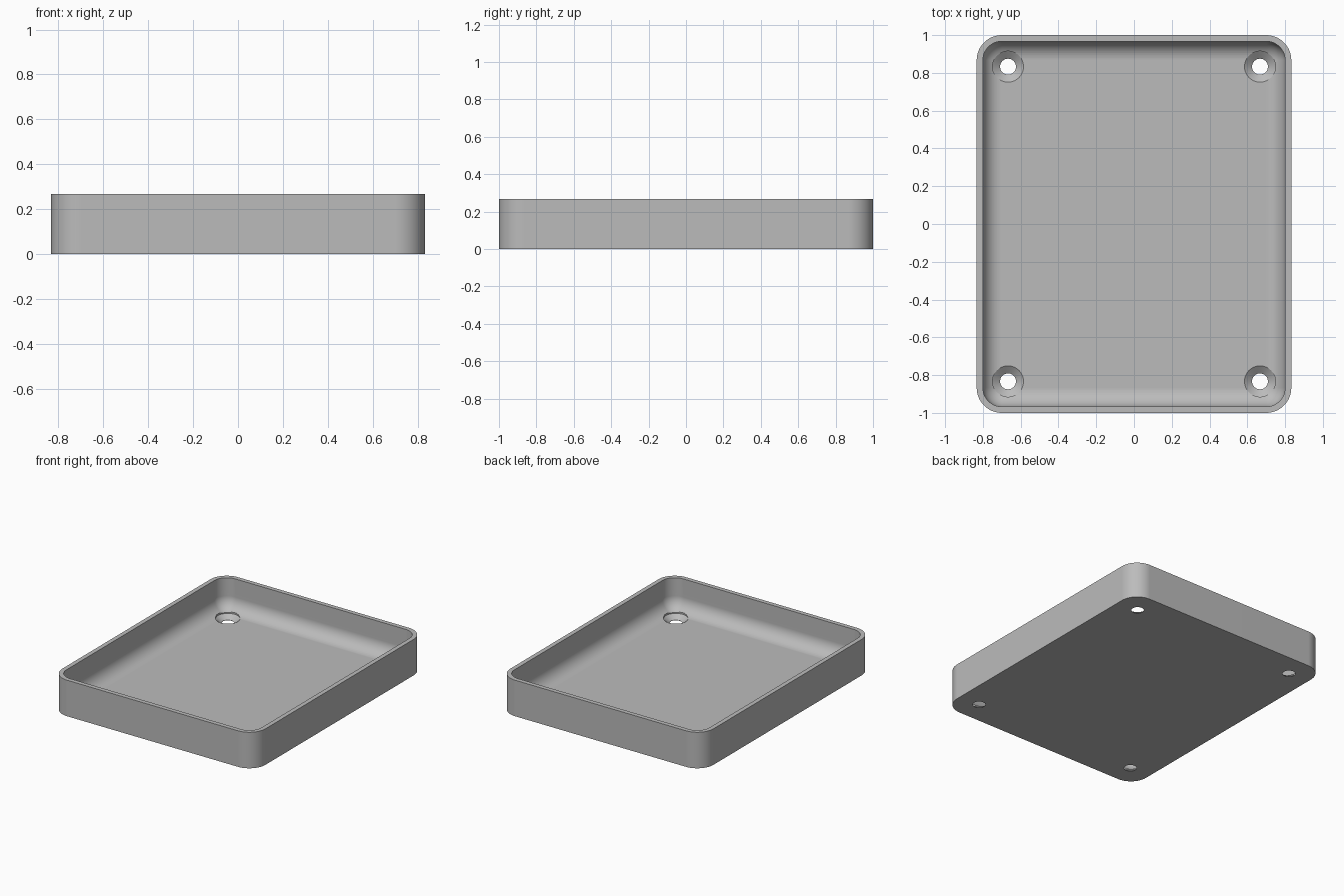
import bpy, bmesh, math
from mathutils import Vector

default = bpy.data.objects.get("Cube")
if default:
    bpy.data.objects.remove(default, do_unlink=True)

HALF_X, HALF_Y, HEIGHT = 0.833, 1.0, 0.267
WALL, FLOOR = 0.033, 0.033
OUTER_R, INNER_R = 0.133, 0.1
HOLE_X, HOLE_Y, HOLE_R, SINK_R = 0.667, 0.833, 0.042, 0.082
STEPS = 12

grey = bpy.data.materials.new("plain grey")
grey.use_nodes = True
grey.diffuse_color = (0.5, 0.5, 0.5, 1)
grey.node_tree.nodes["Principled BSDF"].inputs["Base Color"].default_value = (0.5, 0.5, 0.5, 1)


def make_object(name, bm):
    bmesh.ops.remove_doubles(bm, verts=bm.verts, dist=1e-5)
    bmesh.ops.recalc_face_normals(bm, faces=bm.faces)
    mesh = bpy.data.meshes.new(name)
    bm.to_mesh(mesh)
    bm.free()
    mesh.materials.append(grey)
    obj = bpy.data.objects.new(name, mesh)
    bpy.context.collection.objects.link(obj)
    return obj


def rounded_ring(bm, inset, radius, z):
    """Loop of vertices around a rounded rectangle."""
    ring = []
    for i, (sx, sy) in enumerate([(1, 1), (-1, 1), (-1, -1), (1, -1)]):
        cx = sx * (HALF_X - inset - radius)
        cy = sy * (HALF_Y - inset - radius)
        for k in range(STEPS + 1):
            a = (i + k / STEPS) * math.pi / 2
            ring.append(bm.verts.new((cx + radius * math.cos(a), cy + radius * math.sin(a), z)))
    return ring


def circle_ring(bm, radius, z, count=48):
    angles = [2 * math.pi * k / count for k in range(count)]
    return [bm.verts.new((radius * math.cos(a), radius * math.sin(a), z)) for a in angles]


def skin(bm, rings):
    """Join consecutive rings and cap both ends."""
    for low, high in zip(rings, rings[1:]):
        n = len(low)
        for i in range(n):
            j = (i + 1) % n
            bm.faces.new((low[i], low[j], high[j], high[i]))
    bm.faces.new(rings[0])
    bm.faces.new(rings[-1])


# Tray shell: outside wall, rim, inside wall and rounded floor edge
bm = bmesh.new()
rings = [rounded_ring(bm, 0, OUTER_R, 0), rounded_ring(bm, 0, OUTER_R, HEIGHT),
         rounded_ring(bm, WALL, INNER_R, HEIGHT)]
for k in range(STEPS + 1):
    a = k / STEPS * math.pi / 2
    r = INNER_R * math.cos(a)
    rings.append(rounded_ring(bm, WALL + INNER_R - r, r, FLOOR + INNER_R * (1 - math.sin(a))))
skin(bm, rings)
tray = make_object("tray", bm)

# Countersunk screw holes, one near each corner
cutters = []
for sx in (-1, 1):
    for sy in (-1, 1):
        bm = bmesh.new()
        profile = [(HOLE_R, -0.05), (HOLE_R, 0.002), (SINK_R, FLOOR), (SINK_R, 0.2)]
        skin(bm, [circle_ring(bm, r, z) for r, z in profile])
        bmesh.ops.translate(bm, verts=bm.verts, vec=Vector((sx * HOLE_X, sy * HOLE_Y, 0)))
        cutter = make_object("screw_hole_cutter", bm)
        cutter.hide_render = True
        cutters.append(cutter)
        cut = tray.modifiers.new("screw hole", 'BOOLEAN')
        cut.operation = 'DIFFERENCE'
        cut.solver = 'EXACT'
        cut.object = cutter

# Bake the holes and remove the cutters
bpy.context.view_layer.update()
baked = bpy.data.meshes.new_from_object(tray.evaluated_get(bpy.context.evaluated_depsgraph_get()))
tray.modifiers.clear()
tray.data = baked
for cutter in cutters:
    bpy.data.objects.remove(cutter, do_unlink=True)

# Smooth the rounded parts, keep the flats flat
bpy.ops.object.select_all(action='DESELECT')
tray.select_set(True)
bpy.context.view_layer.objects.active = tray
bpy.ops.object.shade_smooth_by_angle(angle=math.radians(30))
flat = tray.modifiers.new("flat faces", 'WEIGHTED_NORMAL')
flat.keep_sharp = True
